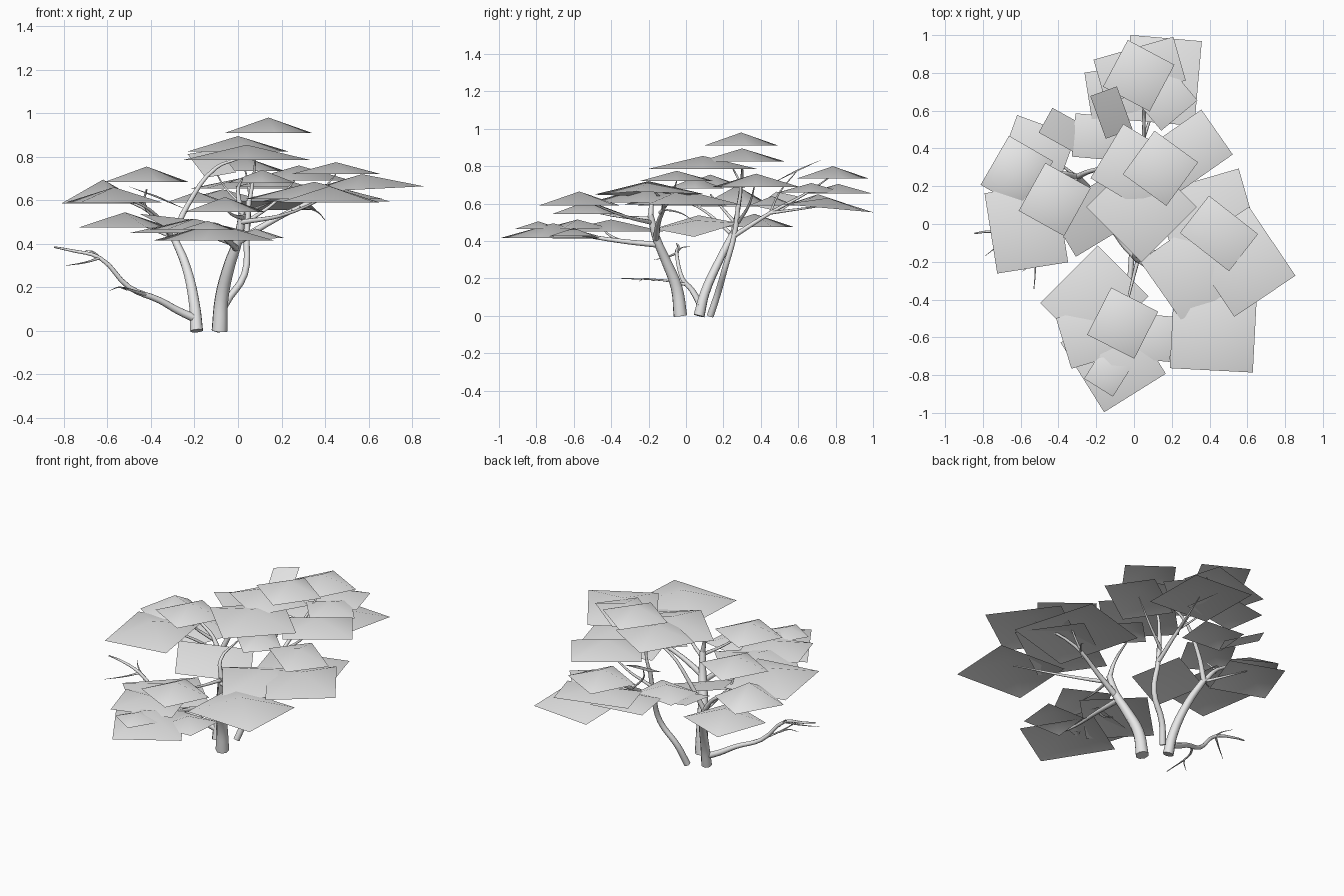
import bpy
import math
from mathutils import Vector

default_cube = bpy.data.objects.get("Cube")
if default_cube:
    bpy.data.objects.remove(default_cube, do_unlink=True)

grey = bpy.data.materials.new("plain_grey")
grey.use_nodes = True
grey.diffuse_color = (0.8, 0.8, 0.8, 1)
grey.node_tree.nodes["Principled BSDF"].inputs["Base Color"].default_value = (0.8, 0.8, 0.8, 1)


def leaf(name, x, y, z, size, turn, depth=None, height=0.07, lean=(0, 0)):
    """Square foliage sheet: four corners around a raised middle, optionally sloping."""
    half_width = size / 2
    half_depth = (depth or size) / 2
    c, s = math.cos(math.radians(turn)), math.sin(math.radians(turn))
    points = []
    for side_x, side_y in ((-1, -1), (1, -1), (1, 1), (-1, 1)):
        u, v = side_x * half_width, side_y * half_depth
        dx, dy = u * c - v * s, u * s + v * c
        points.append((x + dx, y + dy, z + dx * lean[0] + dy * lean[1]))
    points.append((x, y, z + height))
    mesh = bpy.data.meshes.new("leaf_" + name)
    mesh.from_pydata(points, [], [(i, (i + 1) % 4, 4) for i in range(4)])
    mesh.materials.append(grey)
    mesh.shade_smooth()
    sheet = bpy.data.objects.new("leaf_" + name, mesh)
    bpy.context.collection.objects.link(sheet)


def limb(name, start_radius, end_radius, *points):
    """Tapered round limb along a smooth path."""
    curve = bpy.data.curves.new(name, "CURVE")
    curve.dimensions = "3D"
    curve.bevel_depth = 1
    curve.bevel_resolution = 2
    curve.resolution_u = 4
    curve.use_fill_caps = True
    spline = curve.splines.new("BEZIER")
    spline.bezier_points.add(len(points) - 1)
    for i, (knot, point) in enumerate(zip(spline.bezier_points, points)):
        knot.co = Vector(point)
        knot.handle_left_type = knot.handle_right_type = "AUTO"
        amount = i / (len(points) - 1)
        knot.radius = start_radius + (end_radius - start_radius) * amount
    curve.materials.append(grey)
    part = bpy.data.objects.new(name, curve)
    bpy.context.collection.objects.link(part)
    bpy.ops.object.select_all(action="DESELECT")
    part.select_set(True)
    bpy.context.view_layer.objects.active = part
    bpy.ops.object.convert(target="MESH")
    bpy.ops.object.shade_smooth_by_angle(angle=math.radians(50))


# Front trunk and its branches
limb("front_trunk", 0.038, 0.017, (-.085, -.03, 0), (-.075, -.05, .15), (-.04, -.11, .3),
     (0, -.16, .42), (.02, -.19, .54))
limb("front_low_branch", 0.016, 0.004, (-.01, -.15, .38), (-.03, -.35, .4), (-.08, -.6, .44), (-.1, -.75, .47))
limb("front_side_branch", 0.009, 0.003, (-.03, -.35, .4), (-.14, -.42, .44), (-.22, -.45, .48))
limb("front_middle_branch", 0.011, 0.003, (.02, -.19, .52), (-.02, -.35, .53), (-.06, -.52, .56))
limb("right_front_branch", 0.012, 0.004, (.02, -.19, .5), (.2, -.32, .53), (.42, -.55, .62))
limb("right_branch", 0.018, 0.005, (0, -.16, .41), (.13, -.15, .49), (.33, -.12, .59), (.57, -.18, .68))
limb("right_upper_branch", 0.009, 0.003, (.25, -.14, .55), (.37, -.08, .63), (.45, -.05, .72))
limb("right_dry_twig", 0.006, 0.001, (.28, -.13, .57), (.36, -.03, .55), (.4, .04, .51))
limb("upper_front_branch", 0.015, 0.004, (.02, -.19, .53), (0, -.17, .63), (.02, -.03, .7))

# Left trunk and its branches
limb("left_trunk", 0.031, 0.017, (-.19, .07, 0), (-.2, .1, .12), (-.24, .18, .3), (-.3, .25, .44))
limb("left_branch", 0.016, 0.004, (-.3, .25, .43), (-.38, .27, .53), (-.62, .27, .64))
limb("left_upper_branch", 0.01, 0.004, (-.36, .26, .5), (-.43, .19, .58), (-.42, .13, .65))
limb("left_front_branch", 0.011, 0.003, (-.3, .25, .43), (-.41, .1, .56), (-.57, -.03, .62))
limb("left_back_branch", 0.009, 0.003, (-.3, .25, .43), (-.42, .33, .48), (-.52, .36, .53))
limb("crown_branch", 0.016, 0.005, (-.3, .25, .43), (-.23, .28, .58), (-.1, .3, .75), (0, .3, .79))

# Back trunk and its branches
limb("back_trunk", 0.019, 0.012, (-.1, .13, 0), (-.06, .17, .12), (.03, .21, .26), (.04, .26, .44), (.05, .28, .6))
limb("peak_branch", 0.011, 0.004, (.05, .28, .58), (.07, .29, .7), (.08, .25, .79))
limb("back_branch", 0.013, 0.003, (.04, .26, .43), (.05, .45, .55), (.05, .65, .66), (.03, .78, .75))
limb("back_low_branch", 0.009, 0.003, (.05, .45, .55), (.1, .6, .57), (.15, .75, .59))
limb("back_tilted_branch", 0.007, 0.002, (.05, .45, .55), (-.06, .5, .66), (-.12, .59, .77))
limb("back_right_branch", 0.01, 0.003, (.04, .28, .5), (.18, .34, .6), (.275, .37, .71))

# Bare low branch with twigs
limb("bare_branch", 0.02, 0.004, (-.18, .08, .05), (-.27, .06, .09), (-.36, .03, .14), (-.5, -.02, .2),
     (-.635, -.05, .335), (-.77, -.04, .37), (-.845, -.05, .385))
limb("bare_front_twig", 0.009, 0.002, (-.42, .01, .165), (-.5, -.12, .19), (-.53, -.345, .2))
limb("bare_fork_twig", 0.005, 0.001, (-.51, -.17, .19), (-.55, -.22, .2), (-.59, -.25, .185))
limb("bare_lower_twig", 0.007, 0.001, (-.635, -.05, .335), (-.7, -.1, .315), (-.79, -.17, .3))
limb("bare_upper_twig", 0.006, 0.001, (-.6, -.05, .3), (-.66, -.03, .36), (-.7, .02, .37))

# Crown leaves
leaf("peak", .14, .295, .91, .285, -36)
leaf("crown_high", 0, .3, .825, .335, -31)
leaf("crown_wide", .04, .09, .785, .415, 45)
leaf("crown_back_right", .28, .375, .69, .39, 35, depth=.29)
leaf("crown_inner", .11, .05, .68, .22, 45, height=.06)

# Left leaves
leaf("left_outer", -.62, .27, .585, .27, -30, depth=.3, height=.11)
leaf("left_inner", -.42, .13, .685, .275, -29, depth=.29)
leaf("left_back", -.52, .365, .475, .33, -20)
leaf("left_front", -.57, -.02, .59, .38, 9, depth=.43)
leaf("left_tilted", -.37, .495, .61, .225, -29, depth=.15, height=.01, lean=(-.4, 0))
leaf("left_under", -.2, .055, .48, .42, 31, depth=.28, height=.03, lean=(-.22, .17))

# Back leaves
leaf("back_high", .025, .785, .735, .28, -28, height=.065)
leaf("back_low", .15, .76, .575, .38, -5, depth=.45, height=.055, lean=(0, -.09))
leaf("back_left", -.07, .705, .6, .35, 9, depth=.25, height=.05)
leaf("back_middle", .03, .815, .655, .44, 16, depth=.24, height=.05)
leaf("back_right", .16, .67, .66, .25, 40, height=.05)
leaf("back_tilted", -.12, .59, .77, .15, 20, depth=.24, height=.01, lean=(0, .48))
leaf("back_inner", -.19, .46, .59, .26, -5, depth=.23, height=.05)

# Right leaves
leaf("right_high", .45, -.05, .72, .33, -38, depth=.25, height=.055)
leaf("right_outer", .57, -.2, .65, .44, -56, depth=.39, lean=(.05, 0))
leaf("right_wide", .405, -.02, .595, .52, -74, depth=.46, height=.08)
leaf("right_inner", .35, -.217, .605, .5, 35, depth=.4, height=.08)
leaf("right_front", .42, -.57, .59, .44, -3, depth=.41, height=.075)

# Front leaves
leaf("front_high", -.06, -.525, .545, .28, -27)
leaf("front_low", -.11, -.71, .415, .385, 32, depth=.435, height=.08)
leaf("front_wide", -.21, -.4, .45, .43, 45, depth=.38, height=.065)
leaf("front_middle", -.2, -.58, .465, .36, 17, depth=.28, height=.05)
leaf("front_side", .08, -.6, .42, .24, -5, height=.05, lean=(.06, 0))
leaf("front_small", -.14, -.79, .465, .18, -32, height=.04)
